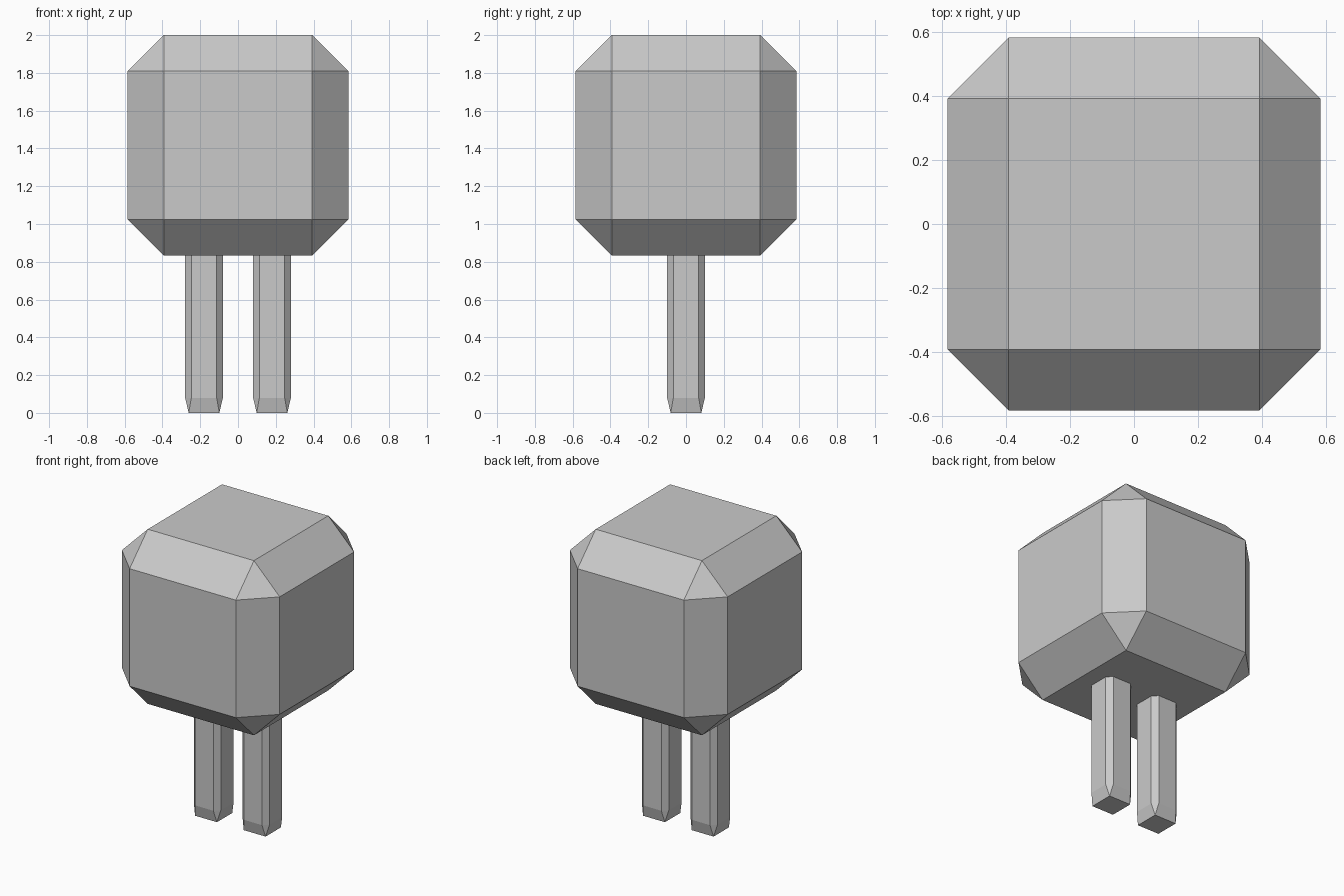
import bpy
import bmesh

if "Cube" in bpy.data.objects:
    bpy.data.objects.remove(bpy.data.objects["Cube"])

grey = bpy.data.materials.new("light_grey")
grey.diffuse_color = (0.59, 0.59, 0.59, 1)
grey.use_nodes = True
grey.node_tree.nodes["Principled BSDF"].inputs["Base Color"].default_value = grey.diffuse_color


def make_object(name, bm):
    bmesh.ops.recalc_face_normals(bm, faces=bm.faces[:])
    mesh = bpy.data.meshes.new(name)
    bm.to_mesh(mesh)
    bm.free()
    mesh.materials.append(grey)
    obj = bpy.data.objects.new(name, mesh)
    bpy.context.collection.objects.link(obj)
    return obj


# Head: a cube with wide flat chamfers and triangular corners
HALF, CHAMFER = 0.584, 0.191
bm = bmesh.new()
bmesh.ops.create_cube(bm, size=2 * HALF)
head = make_object("head", bm)
head.location = (0, 0, 2 - HALF)
bevel = head.modifiers.new("chamfer", "BEVEL")
bevel.width = CHAMFER
bevel.segments = 1
bevel.limit_method = "NONE"


# Legs: chamfered square posts tapering to a small square foot
def make_leg(name, x):
    w, c, foot = 0.1, 0.067, 0.081
    points = []
    for sx in (-1, 1):
        for sy in (-1, 1):
            points.append((sx * foot, sy * foot, 0))
            for z in (0.08, 0.88):
                points += [(sx * w, sy * c, z), (sx * c, sy * w, z)]
    bm = bmesh.new()
    for p in points:
        bm.verts.new(p)
    bmesh.ops.convex_hull(bm, input=bm.verts[:])
    bmesh.ops.dissolve_limit(bm, angle_limit=0.01, verts=bm.verts[:], edges=bm.edges[:])
    leg = make_object(name, bm)
    leg.location.x = x


make_leg("left_leg", -0.18)
make_leg("right_leg", 0.18)
